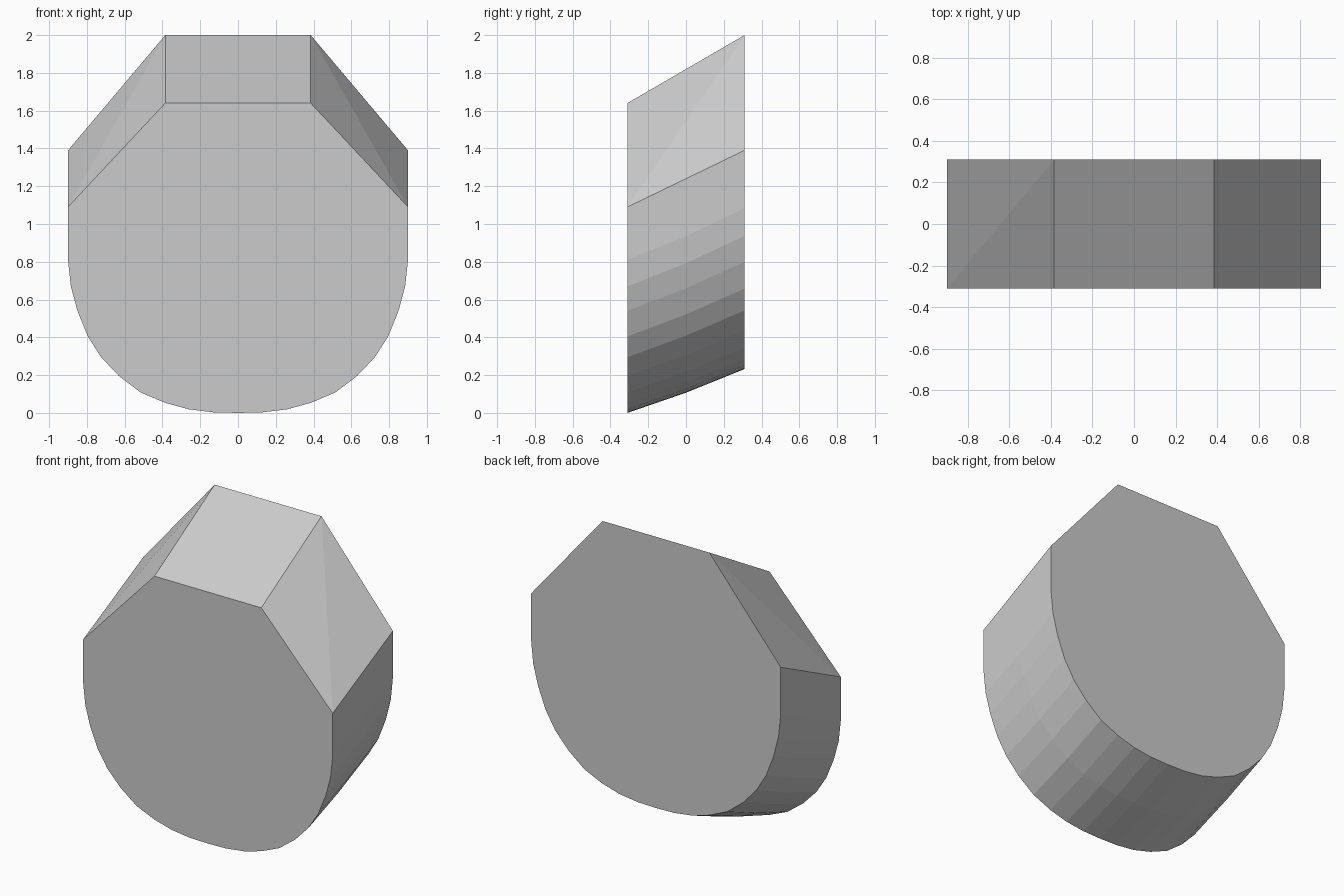
import bpy, bmesh

if "Cube" in bpy.data.objects:
    bpy.data.objects.remove(bpy.data.objects["Cube"])

D = 0.31  # half depth

# Rounded lower outline, right half, from side down to the underside (x, z)
ARC = [(0.9, 0.81), (0.885, 0.67), (0.85, 0.54), (0.795, 0.405), (0.725, 0.295),
       (0.63, 0.195), (0.515, 0.108), (0.385, 0.053), (0.26, 0.019), (0.13, 0.003), (0, 0)]

# Cross-sections: depth, lift and vertical stretch of the rounded outline
SECTIONS = [(-D, 0.0, 1.0), (0.0, 0.107, 1.023), (D, 0.232, 1.052)]

bm = bmesh.new()


def mirrored(points):
    return points + [(-x, z) for x, z in reversed(points[:-1])]


arcs = [[bm.verts.new((x, y, lift + z * s)) for x, z in mirrored(ARC)]
        for y, lift, s in SECTIONS]

# Chamfered upper outline, left shoulder round to right shoulder
tops = [[bm.verts.new((x, y, z)) for x, z in
         ((-0.9, sh), (-0.385, top), (0.385, top), (0.9, sh))]
        for y, sh, top in ((-D, 1.09, 1.64), (D, 1.39, 2.0))]
front, back = tops

# Front and back faces
bm.faces.new(arcs[0] + front)
bm.faces.new(arcs[2] + back)

# Curved lower wall
for a, b in zip(arcs, arcs[1:]):
    for i in range(len(a) - 1):
        bm.faces.new((a[i], a[i + 1], b[i + 1], b[i]))

# Upright sides, sloping top and twisted chamfers
for shoulder, inner, end in ((0, 1, -1), (3, 2, 0)):
    bm.faces.new([front[shoulder]] + [a[end] for a in arcs] + [back[shoulder]])
    bm.faces.new((front[shoulder], front[inner], back[inner]))
    bm.faces.new((front[shoulder], back[inner], back[shoulder]))
bm.faces.new((front[1], front[2], back[2], back[1]))

bmesh.ops.recalc_face_normals(bm, faces=bm.faces)
mesh = bpy.data.meshes.new("slanted_block")
bm.to_mesh(mesh)
bm.free()
bpy.context.collection.objects.link(bpy.data.objects.new("slanted_block", mesh))
